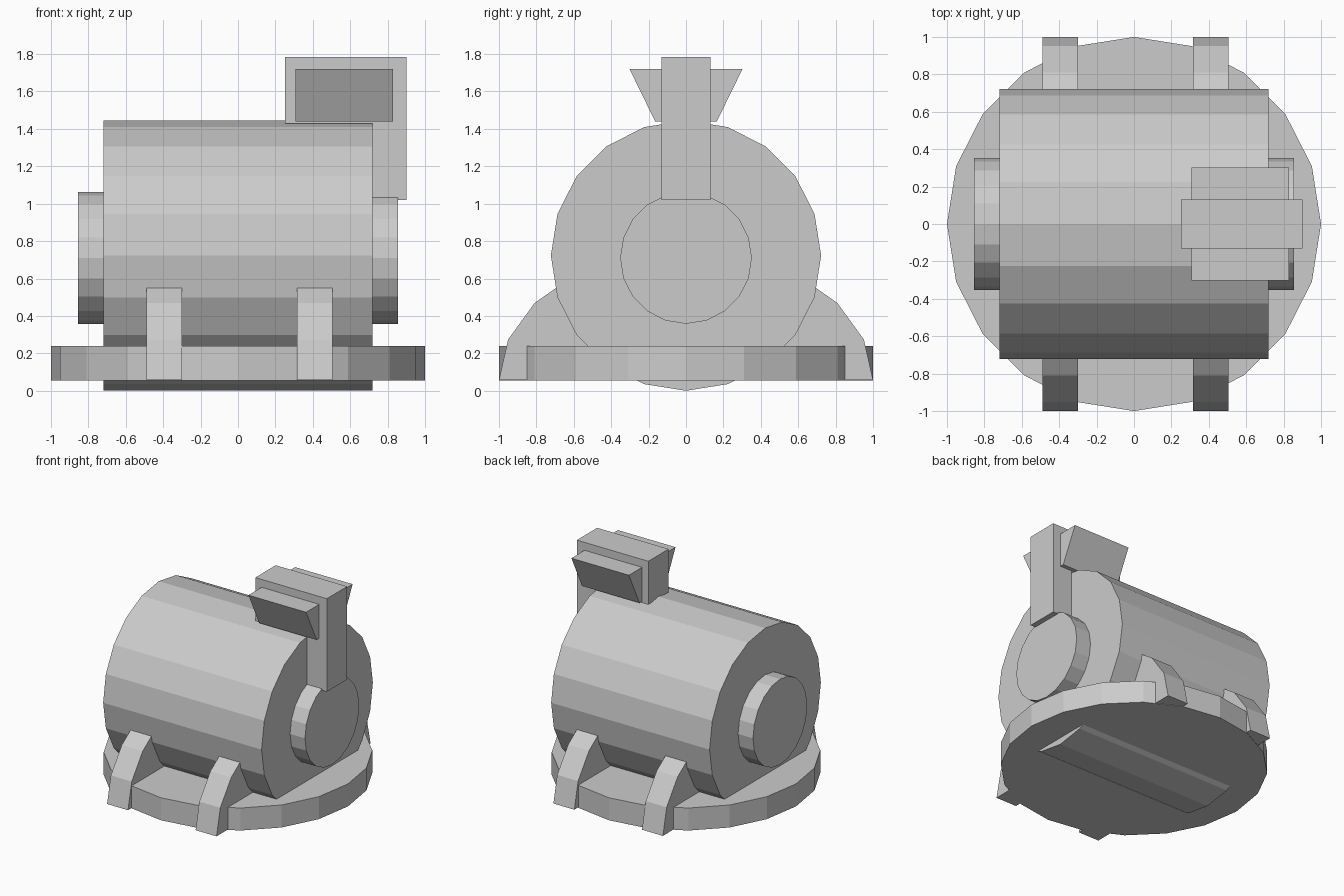
import bpy
import bmesh
from math import sin, cos, pi
from mathutils import Vector

default = bpy.data.objects.get("Cube")
if default:
    bpy.data.objects.remove(default, do_unlink=True)

SIDES = 20

grey = bpy.data.materials.new("plain grey")
grey.use_nodes = True
colour = (0.6, 0.6, 0.6, 1)
grey.diffuse_color = colour
grey.node_tree.nodes["Principled BSDF"].inputs["Base Color"].default_value = colour


def prism(name, outline, start, end, place):
    """Extrude a flat outline; place(a, b, depth) gives each 3D point."""
    bm = bmesh.new()
    face = bm.faces.new([bm.verts.new(place(a, b, start)) for a, b in outline])
    moved = bmesh.ops.extrude_face_region(bm, geom=[face])["geom"]
    offset = Vector(place(0, 0, end)) - Vector(place(0, 0, start))
    bmesh.ops.translate(bm, vec=offset,
                        verts=[g for g in moved if isinstance(g, bmesh.types.BMVert)])
    bmesh.ops.recalc_face_normals(bm, faces=bm.faces)
    mesh = bpy.data.meshes.new(name)
    bm.to_mesh(mesh)
    bm.free()
    mesh.materials.append(grey)
    obj = bpy.data.objects.new(name, mesh)
    bpy.context.collection.objects.link(obj)
    return obj


def along_x(a, b, depth):
    return (depth, a, b)


def along_y(a, b, depth):
    return (a, depth, b)


def along_z(a, b, depth):
    return (a, b, depth)


def ring(radius, height=0, squash=1, steps=SIDES):
    """Points of a regular polygon, or an arc of it when steps is smaller."""
    return [(radius * cos(2 * pi * i / SIDES),
             height + squash * radius * sin(2 * pi * i / SIDES)) for i in range(steps)]


# Round base plate
prism("base_plate", ring(1), 0.055, 0.24, along_z)

# Main drum lying along x, with a hub through both ends
prism("drum", ring(0.7225, 0.7225), -0.72, 0.72, along_x)
prism("hub", ring(0.352, 0.71), -0.855, 0.855, along_x)

# Arched cradle straps under the drum
for name, x in (("right_strap", -0.395), ("left_strap", 0.41)):
    arch = ring(1, 0.058, 0.7, SIDES // 2 + 1)
    prism(name, arch, x - 0.095, x + 0.095, along_x)

# Hooked bracket over one end of the drum
hook = [(0.25, 1.43), (0.25, 1.785), (0.9, 1.785), (0.9, 1.02), (0.72, 1.02), (0.72, 1.43)]
prism("bracket", hook, -0.132, 0.132, along_y)

# Flared block through the bracket
flare = [(-0.165, 1.44), (0.165, 1.44), (0.302, 1.72), (-0.302, 1.72)]
prism("flared_block", flare, 0.307, 0.83, along_x)
